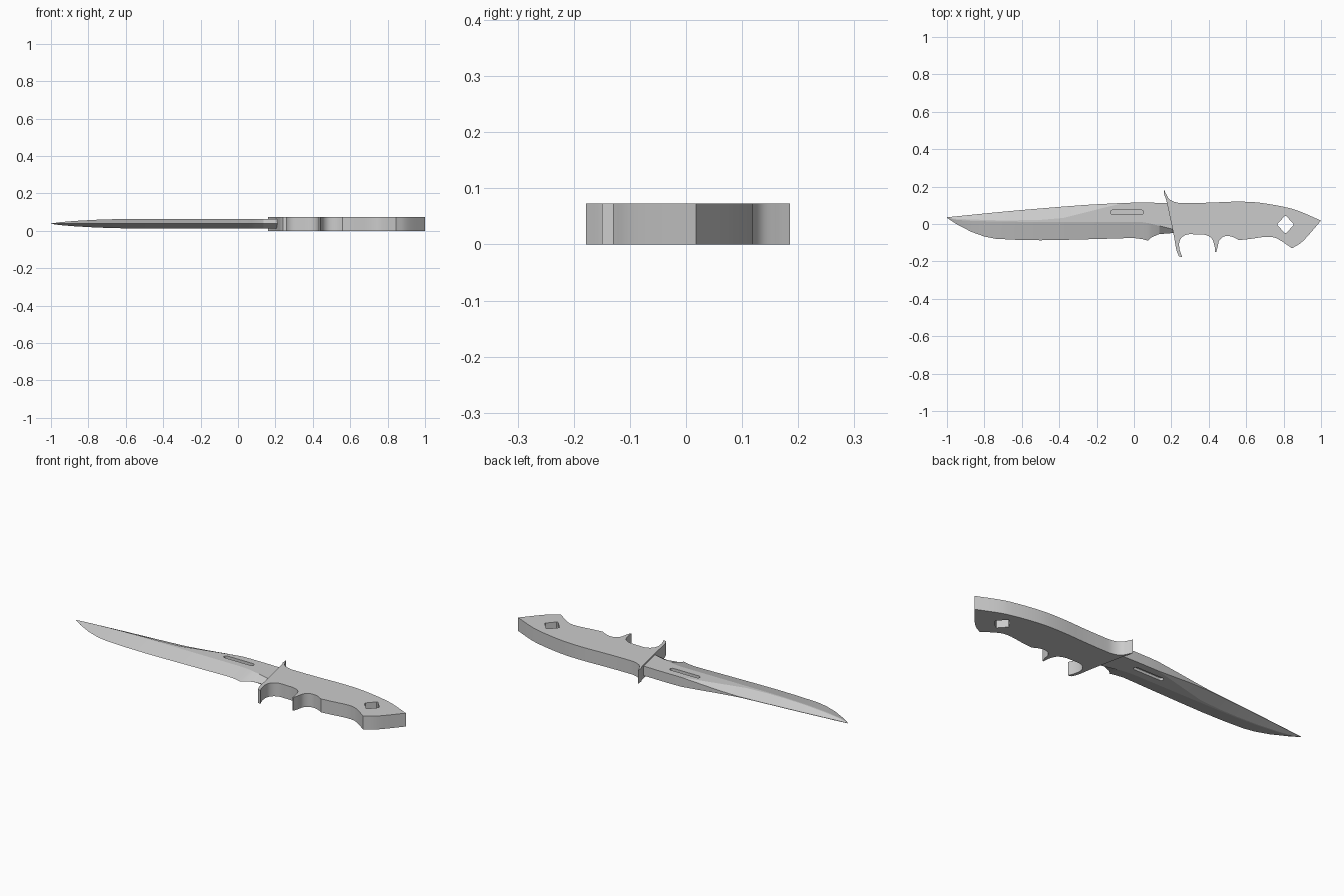
import bpy, bmesh, math
from mathutils import Vector

if "Cube" in bpy.data.objects:
    bpy.data.objects.remove(bpy.data.objects["Cube"])


def smooth_run(pts, n=4):
    """Catmull-Rom samples through a run of 2D points (end point left out)."""
    p = [Vector(q) for q in pts]
    p = [2 * p[0] - p[1]] + p + [2 * p[-1] - p[-2]]
    out = []
    for i in range(1, len(p) - 2):
        a, b, c, d = p[i - 1:i + 3]
        for k in range(n):
            t = k / n
            out.append(0.5 * (2 * b + (c - a) * t + (2 * a - 5 * b + 4 * c - d) * t * t
                              + (3 * b - a - 3 * c + d) * t ** 3))
    return out


def make_object(name, verts, faces):
    me = bpy.data.meshes.new(name)
    me.from_pydata(verts, [], faces)
    bm = bmesh.new()
    bm.from_mesh(me)
    bmesh.ops.remove_doubles(bm, verts=bm.verts, dist=1e-5)
    bmesh.ops.recalc_face_normals(bm, faces=bm.faces)
    bm.to_mesh(me)
    bm.free()
    ob = bpy.data.objects.new(name, me)
    bpy.context.collection.objects.link(ob)
    return ob


def prism(name, outline, z0, z1):
    n = len(outline)
    verts = [(p[0], p[1], z) for z in (z0, z1) for p in outline]
    faces = [list(range(n))[::-1], list(range(n, 2 * n))]
    faces += [(i, (i + 1) % n, n + (i + 1) % n, n + i) for i in range(n)]
    return make_object(name, verts, faces)


def cut(target, cutter):
    cutter.hide_render = True
    cutter.hide_set(True)
    m = target.modifiers.new("cut", 'BOOLEAN')
    m.operation, m.solver, m.object = 'DIFFERENCE', 'EXACT', cutter


def shade(ob, angle):
    bpy.ops.object.select_all(action='DESELECT')
    ob.select_set(True)
    bpy.context.view_layer.objects.active = ob
    bpy.ops.object.shade_smooth_by_angle(angle=math.radians(angle))


# Handle with finger grooves and guard: smooth runs joined at sharp corners
runs = [
    [(.16, .185), (.172, .16), (.19, .132), (.225, .116), (.27, .112), (.40, .114),
     (.52, .119), (.62, .118), (.70, .110), (.80, .092), (.88, .07), (1, .018)],
    [(1, .018), (.905, -.09), (.845, -.13)],
    [(.845, -.13), (.79, -.092)],
    [(.79, -.092), (.75, -.072), (.70, -.069), (.62, -.080), (.56, -.086)],
    [(.56, -.086), (.53, -.07), (.50, -.064), (.475, -.07), (.455, -.09),
     (.448, -.12), (.44, -.15)],
    [(.44, -.15), (.434, -.15)],
    [(.434, -.15), (.43, -.115), (.415, -.077), (.38, -.058), (.33, -.055)],
    [(.33, -.055), (.285, -.056), (.255, -.073), (.242, -.10), (.245, -.14), (.259, -.178)],
    [(.259, -.178), (.24, -.172)],
    [(.24, -.172), (.226, -.135), (.213, -.06), (.192, .04), (.172, .13), (.162, .155)],
]
outline = [p for r in runs for p in smooth_run(r)]
outline.append(Vector((.162, .155)))
handle = prism("handle_and_guard", outline, 0, .073)

# Lanyard hole
d = [(.042, .004), (.004, .046), (-.004, .046), (-.042, .004),
     (-.042, -.004), (-.004, -.046), (.004, -.046), (.042, -.004)]
cut(handle, prism("lanyard_hole_cutter", [(.81 + x, -.003 + y) for x, y in d], -.1, .2))
shade(handle, 25)

# Blade: loft of sections (x, spine y, shoulder y, bevel y, edge y, half thickness, spine half thickness)
ZC = .0385
stations = [
    (-1, .036, .035, .034, .033, .001, .0005),
    (-.95, .041, .028, .022, .0, .008, .001),
    (-.87, .049, .024, .017, -.042, .0145, .001),
    (-.80, .056, .022, .015, -.067, .0185, .001),
    (-.74, .062, .02, .013, -.079, .0215, .001),
    (-.62, .073, .02, .012, -.085, .025, .001),
    (-.50, .083, .022, .012, -.087, .026, .001),
    (-.38, .093, .032, .012, -.085, .026, .002),
    (-.26, .102, .062, .012, -.082, .026, .009),
    (-.15, .108, .09, .012, -.079, .026, .018),
    (-.05, .113, .112, .012, -.076, .026, .0255),
    (0, .114, .113, .012, -.075, .026, .026),
    (.045, .114, .113, .010, -.081, .026, .026),
    (.075, .114, .113, .005, -.089, .026, .026),
    (.095, .114, .113, .0, -.071, .026, .026),
    (.135, .113, .112, -.01, -.054, .026, .026),
    (.215, .112, .111, -.03, -.048, .026, .026),
]
verts, faces = [], []
for x, yt, ys, ym, yb, h, hs in stations:
    ring = [(yb, 0), (ym, h), (ys, h), (yt, hs), (yt, -hs), (ys, -h), (ym, -h)]
    verts += [(x, y, ZC + z) for y, z in ring]
N = 7
for s in range(len(stations) - 1):
    for i in range(N):
        j = (i + 1) % N
        faces.append((s * N + i, s * N + j, (s + 1) * N + j, (s + 1) * N + i))
faces += [list(range(N)), list(range(len(verts) - N, len(verts)))[::-1]]
blade = make_object("blade", verts, faces)

# Shallow slot on both sides of the blade
R = .012
slot = []
for cx, a0 in ((.04, -90), (-.115, 90)):
    for k in range(7):
        a = math.radians(a0 + 30 * k)
        slot.append((cx + R * math.cos(a), .062 + R * math.sin(a)))
for side, z0, z1 in (("top", ZC + .012, .1), ("bottom", -.1, ZC - .012)):
    cut(blade, prism("slot_cutter_" + side, slot, z0, z1))
shade(blade, 12)
